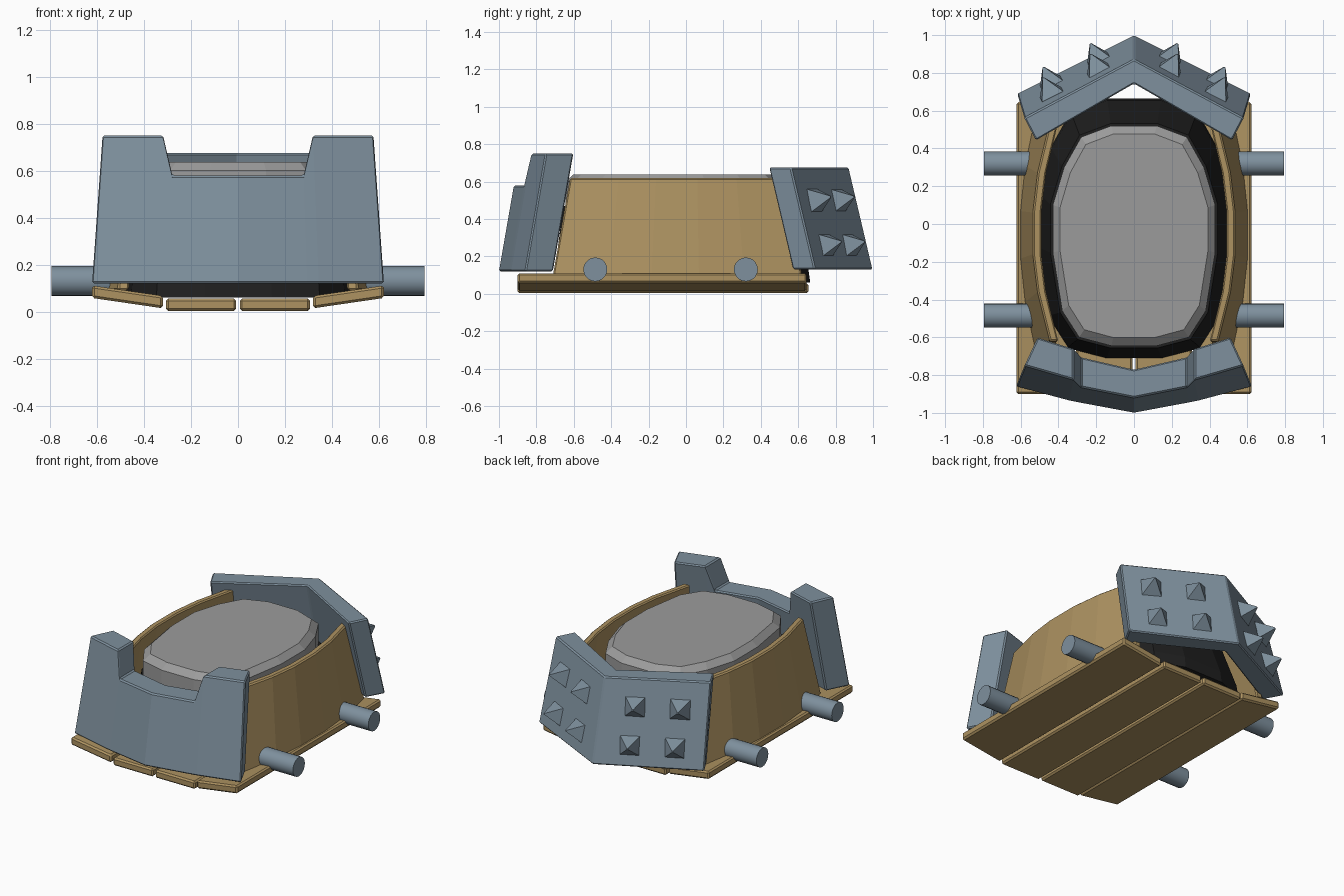
import bpy, bmesh, math
from mathutils import Vector, Matrix

cube = bpy.data.objects.get("Cube")
if cube:
    bpy.data.objects.remove(cube, do_unlink=True)


def material(name, color):
    m = bpy.data.materials.new(name)
    m.use_nodes = True
    m.diffuse_color = (*color, 1)
    m.node_tree.nodes["Principled BSDF"].inputs["Base Color"].default_value = (*color, 1)
    return m


STEEL = material("blue steel", (0.21, 0.28, 0.34))
WOOD = material("tan wood", (0.42, 0.29, 0.12))
DARK = material("black hull", (0.014, 0.014, 0.014))
GREY = material("grey deck", (0.33, 0.33, 0.33))


def finish(name, bm, mat, bevel=0):
    bmesh.ops.recalc_face_normals(bm, faces=bm.faces)
    mesh = bpy.data.meshes.new(name)
    bm.to_mesh(mesh)
    bm.free()
    mesh.materials.append(mat)
    obj = bpy.data.objects.new(name, mesh)
    bpy.context.collection.objects.link(obj)
    if bevel:
        mod = obj.modifiers.new("worn edges", 'BEVEL')
        mod.width = bevel
        mod.segments = 1
        mod.limit_method = 'ANGLE'
        mod.angle_limit = math.radians(35)
    return obj


def loft(name, rings, mat, bevel=0):
    """Skin matching closed rings and cap both ends."""
    bm = bmesh.new()
    rows = [[bm.verts.new(p) for p in ring] for ring in rings]
    n = len(rows[0])
    for a, b in zip(rows, rows[1:]):
        for i in range(n):
            j = (i + 1) % n
            bm.faces.new((a[i], a[j], b[j], b[i]))
    bm.faces.new(rows[0])
    bm.faces.new(rows[-1])
    return finish(name, bm, mat, bevel)


def mirrored(half, centre):
    """Full left-to-right list of sections from the left half and the middle."""
    flip = [(-xf, yf, -xb, yb, z) for xf, yf, xb, yb, z in half]
    return flip + [centre] + half[::-1]


def armour(name, sections, z0, lean):
    """Leaning plate; each section is front xy, back xy and top height."""
    def at(x, y, z):
        return (x * (1 - 0.114 * (z - z0)), y + lean * (z - z0), z)
    rings = [(at(xf, yf, z0), at(xb, yb, z0), at(xb, yb, z), at(xf, yf, z))
             for xf, yf, xb, yb, z in sections]
    return loft(name, rings, STEEL, 0.008)


# Front plate with a sighting notch between two tall shoulders
armour("front_armour", mirrored(
    [(0.625, -0.86, 0.55, -0.71, 0.75),
     (0.344, -0.935, 0.344, -0.77, 0.75),
     (0.295, -0.945, 0.295, -0.785, 0.58)],
    (0, -1.0, 0, -0.85, 0.58)), 0.12, 0.174)

# Wedge-shaped rear plate
REAR_LEAN = -0.235
armour("rear_armour", mirrored(
    [(0.62, 0.69, 0.553, 0.57, 0.675)],
    (0, 1.0, 0, 0.87, 0.675)), 0.13, REAR_LEAN)

# Pyramid studs standing on both rear faces
for side in (-1, 1):
    normal = Vector((side * 0.5, 1, -REAR_LEAN)).normalized()
    along = Vector((-side, 0.5, 0)).normalized()
    up = normal.cross(along)
    for x in (0.19, 0.44):
        for z in (0.26, 0.5):
            base = Vector((side * x, 1 - 0.5 * x + REAR_LEAN * (z - 0.13), z))
            bm = bmesh.new()
            bmesh.ops.create_cone(bm, cap_ends=True, segments=4, radius1=0.088,
                                  radius2=0.006, depth=0.1)
            bm.transform(Matrix.Translation((0, 0, 0.042)) @ Matrix.Rotation(math.pi / 4, 4, 'Z'))
            frame = Matrix((along, up, normal)).transposed().to_4x4()
            bm.transform(Matrix.Translation(base) @ frame)
            finish("rear_stud", bm, STEEL)

# Floor planks, the outer pair tilted upward
for side in (-1, 1):
    for label, x0, x1, z0, z1, y0, y1 in (
            ("inner", 0.008, 0.307, 0.003, 0.003, -0.9, 0.655),
            ("outer", 0.32, 0.622, 0.014, 0.058, -0.9, 0.645)):
        t = 0.053
        rings = [((side * x0, y, z0), (side * x1, y, z1),
                  (side * x1, y, z1 + t), (side * x0, y, z0 + t)) for y in (y0, y1)]
        loft(label + "_floor_plank", rings, WOOD, 0.01)

# Bowed wooden side walls: length along y and half width at the top edge
for side in (-1, 1):
    rings = []
    for y, x in ((-0.62, 0.445), (-0.36, 0.51), (-0.16, 0.535),
                 (0.06, 0.535), (0.27, 0.51), (0.54, 0.445)):
        low_y = y * 1.15
        rings.append(((side * (x + 0.068), low_y, 0.09), (side * (x + 0.02), low_y, 0.09),
                      (side * (x - 0.045), y, 0.618), (side * x, y, 0.618)))
    loft("side_wall", rings, WOOD, 0.008)

# Rounded deck outline, right half running from rear to front
HALF = [(0.12, 0.52), (0.28, 0.46), (0.37, 0.3), (0.43, 0.1),
        (0.43, -0.15), (0.38, -0.46), (0.29, -0.6), (0.12, -0.645)]
OUTLINE = HALF + [(-x, y) for x, y in reversed(HALF)]


def outline(sx, sy, z, shift=0):
    return [(x * sx, (y + 0.06) * sy - 0.06 + shift, z) for x, y in OUTLINE]


loft("inner_hull", [outline(1.2, 1.18, 0.06, 0.04), outline(1.18, 1.16, 0.14, 0.04),
                    outline(1.03, 1.02, 0.47)], DARK)
loft("grey_deck", [outline(1, 1, 0.46), outline(1, 1, 0.6),
                   outline(0.91, 0.925, 0.638)], GREY)

# Axle stubs
for side in (-1, 1):
    for y in (-0.485, 0.32):
        bm = bmesh.new()
        bmesh.ops.create_cone(bm, cap_ends=True, segments=20, radius1=0.064,
                              radius2=0.064, depth=0.3)
        bm.transform(Matrix.Translation((side * 0.645, y, 0.13)) @ Matrix.Rotation(math.pi / 2, 4, 'Y'))
        axle = finish("axle_stub", bm, STEEL)
        bpy.ops.object.select_all(action='DESELECT')
        axle.select_set(True)
        bpy.context.view_layer.objects.active = axle
        bpy.ops.object.shade_smooth_by_angle(angle=math.radians(35))
